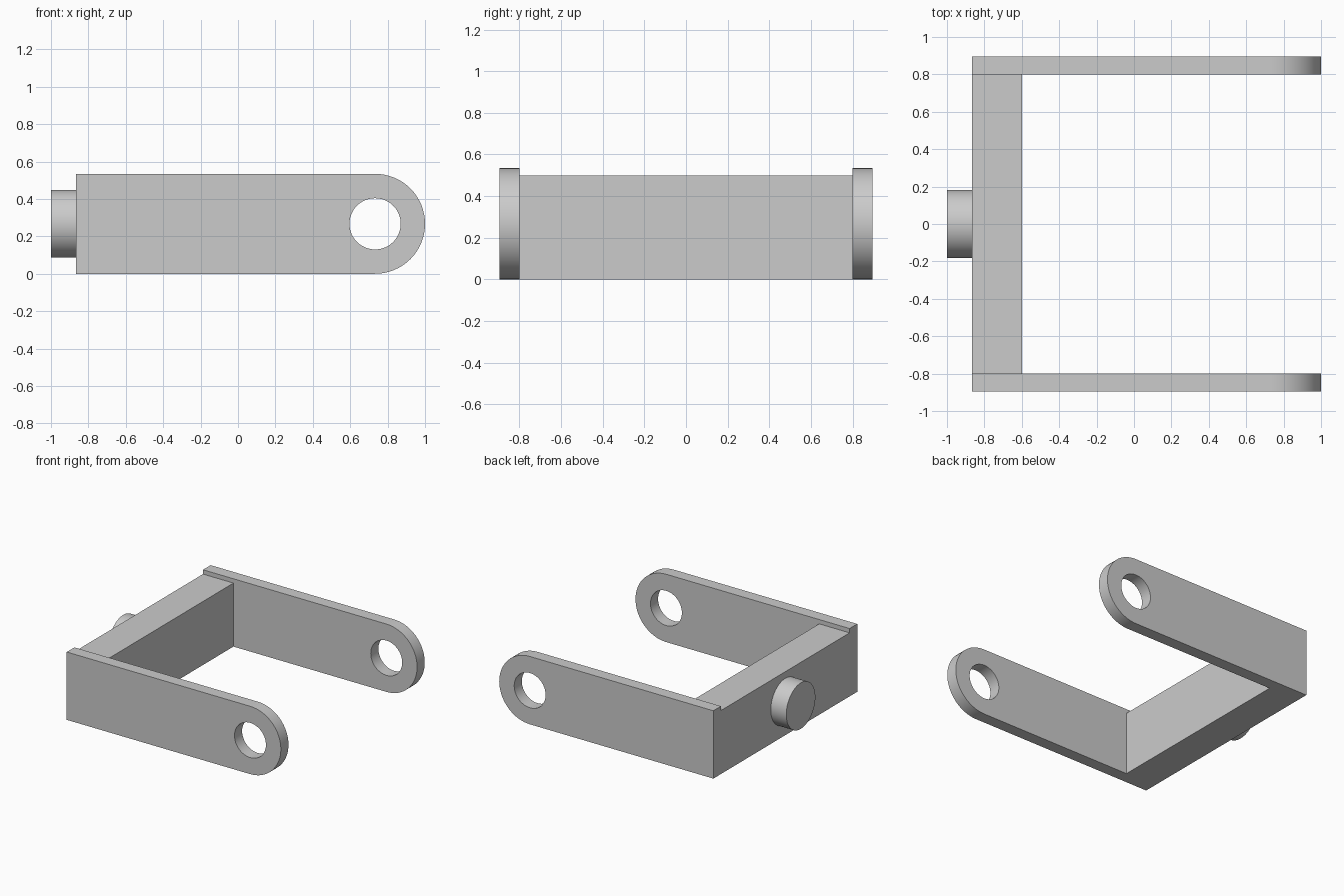
import bpy, bmesh
from math import cos, sin, pi, radians
from mathutils import Matrix, Vector

cube = bpy.data.objects.get("Cube")
if cube:
    bpy.data.objects.remove(cube, do_unlink=True)

BACK, INNER = -0.865, -0.6          # crossbar extent in x
ARM_IN, ARM_OUT = 0.8, 0.895        # arm extent in y
RADIUS = 0.267                      # rounded arm end, half the arm height
EYE_X, EYE_R = 1 - RADIUS, 0.137    # pivot hole

grey = bpy.data.materials.new("plain grey")
grey.use_nodes = True
colour = (0.6, 0.6, 0.6, 1)
grey.diffuse_color = colour
grey.node_tree.nodes["Principled BSDF"].inputs["Base Color"].default_value = colour


def finish(bm, name):
    bmesh.ops.recalc_face_normals(bm, faces=bm.faces)
    mesh = bpy.data.meshes.new(name)
    bm.to_mesh(mesh)
    bm.free()
    mesh.materials.append(grey)
    obj = bpy.data.objects.new(name, mesh)
    bpy.context.collection.objects.link(obj)
    bpy.ops.object.select_all(action='DESELECT')
    obj.select_set(True)
    bpy.context.view_layer.objects.active = obj
    bpy.ops.object.shade_smooth_by_angle(angle=radians(30))
    return obj


def arc(radius, start, end, steps):
    return [(EYE_X + radius * cos(start + (end - start) * i / steps),
             RADIUS + radius * sin(start + (end - start) * i / steps))
            for i in range(steps + 1)]


# Side arm: flat bar with a round end and a pivot hole
def arm(name, y):
    bm = bmesh.new()
    outline = [(BACK, 2 * RADIUS), (BACK, 0)] + arc(RADIUS, -pi / 2, pi / 2, 32)
    hole = arc(EYE_R, 0, 2 * pi, 48)[:-1]
    edges = []
    for loop in (outline, hole):
        verts = [bm.verts.new((x, y, z)) for x, z in loop]
        edges += [bm.edges.new((a, b)) for a, b in zip(verts, verts[1:] + verts[:1])]
    bmesh.ops.triangle_fill(bm, edges=edges, use_beauty=True)
    result = bmesh.ops.extrude_face_region(bm, geom=bm.faces[:], use_keep_orig=True)
    moved = [g for g in result["geom"] if isinstance(g, bmesh.types.BMVert)]
    bmesh.ops.translate(bm, verts=moved, vec=Vector((0, ARM_OUT - ARM_IN, 0)))
    return finish(bm, name)


arm("right_arm", -ARM_OUT)
arm("left_arm", ARM_IN)

# Crossbar joining the arms
bm = bmesh.new()
size = Matrix.Diagonal((INNER - BACK, 2 * ARM_IN, 0.5, 1))
bmesh.ops.create_cube(bm, size=1, matrix=Matrix.Translation(((BACK + INNER) / 2, 0, 0.25)) @ size)
finish(bm, "crossbar")

# Round stub on the outside of the crossbar
bm = bmesh.new()
place = Matrix.Translation(((BACK - 1) / 2, 0, RADIUS)) @ Matrix.Rotation(pi / 2, 4, 'Y')
bmesh.ops.create_cone(bm, cap_ends=True, segments=64, radius1=0.181, radius2=0.181,
                      depth=1 + BACK, matrix=place)
finish(bm, "pivot_stub")
